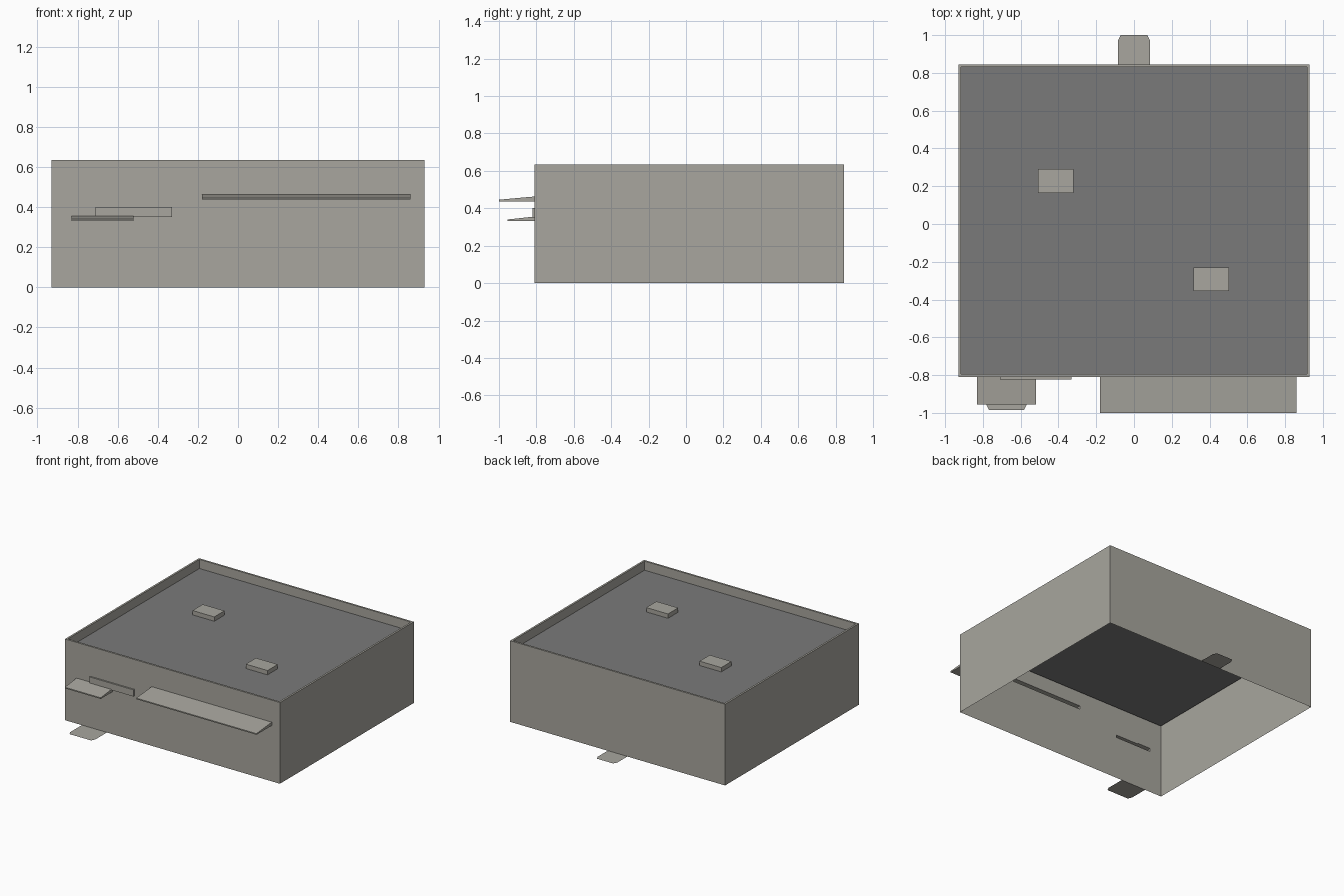
import bpy
import bmesh

cube = bpy.data.objects.get("Cube")
if cube:
    bpy.data.objects.remove(cube, do_unlink=True)


def material(name, rgb):
    mat = bpy.data.materials.new(name)
    mat.use_nodes = True
    mat.diffuse_color = (*rgb, 1)
    mat.node_tree.nodes["Principled BSDF"].inputs["Base Color"].default_value = (*rgb, 1)
    return mat


CONCRETE = material("warm grey concrete", (0.392, 0.381, 0.342))
ROOFING = material("dark grey roofing", (0.195, 0.195, 0.195))


def finish(name, bm, mat, fix_normals=True):
    bmesh.ops.remove_doubles(bm, verts=bm.verts, dist=0.0001)
    if fix_normals:
        bmesh.ops.recalc_face_normals(bm, faces=bm.faces)
    mesh = bpy.data.meshes.new(name)
    bm.to_mesh(mesh)
    bm.free()
    mesh.materials.append(mat)
    obj = bpy.data.objects.new(name, mesh)
    bpy.context.collection.objects.link(obj)
    return obj


def face(bm, points):
    return bm.faces.new([bm.verts.new(p) for p in points])


def box(name, x0, x1, y0, y1, z0, z1):
    bm = bmesh.new()
    bmesh.ops.create_cube(bm, size=1)
    for v in bm.verts:
        v.co.x = x1 if v.co.x > 0 else x0
        v.co.y = y1 if v.co.y > 0 else y0
        v.co.z = z1 if v.co.z > 0 else z0
    return finish(name, bm, CONCRETE)


# Main dimensions
SIDE, FRONT, BACK = 0.93, -0.81, 0.845
TOP, DECK, RIM = 0.635, 0.564, 0.015


def ring(inset, z):
    x, f, b = SIDE - inset, FRONT + inset, BACK - inset
    return [(-x, f, z), (x, f, z), (x, b, z), (-x, b, z)]


# Canopies: x range, bottom, top at wall, top at tip, tip y
canopies = {
    "long_canopy": (-0.18, 0.86, 0.437, 0.463, 0.446, -1.0),
    "door_canopy": (-0.83, -0.52, 0.331, 0.356, 0.34, -0.955),
}

# Thin outer walls, parapet rim and inner parapet; the front has canopy openings
bm = bmesh.new()
rings = [ring(0, 0), ring(0, TOP), ring(RIM, TOP), ring(RIM, DECK)]
for level, (low, high) in enumerate(zip(rings, rings[1:])):
    for i in range(4):
        if level == 0 and i == 0:
            continue
        j = (i + 1) % 4
        face(bm, [low[i], low[j], high[j], high[i]])
xs = sorted([-SIDE, SIDE] + [x for c in canopies.values() for x in c[:2]])
zs = sorted([0, TOP] + [z for c in canopies.values() for z in c[2:4]])
openings = {(c[0], c[2]) for c in canopies.values()}
for x0, x1 in zip(xs, xs[1:]):
    for z0, z1 in zip(zs, zs[1:]):
        if (x0, z0) not in openings:
            face(bm, [(x0, FRONT, z0), (x1, FRONT, z0), (x1, FRONT, z1), (x0, FRONT, z1)])
finish("walls", bm, CONCRETE, fix_normals=False)

# Recessed roof deck
bm = bmesh.new()
face(bm, rings[-1])
finish("roof_deck", bm, ROOFING, fix_normals=False)

# Wedge canopies, hollow at the wall
for name, (x0, x1, bottom, top, tip_top, tip_y) in canopies.items():
    profile = [(FRONT, bottom), (tip_y, bottom), (tip_y, tip_top), (FRONT, top)]
    ends = [[(x, y, z) for y, z in profile] for x in (x0, x1)]
    bm = bmesh.new()
    for i in range(3):
        face(bm, [ends[0][i], ends[0][i + 1], ends[1][i + 1], ends[1][i]])
    face(bm, ends[0][::-1])
    face(bm, ends[1])
    finish(name, bm, CONCRETE)

# Blank sign board above the door canopy
box("sign_board", -0.71, -0.33, -0.822, FRONT, 0.35, 0.402)

# Roof vents
for name, cx, cy in (("left_roof_vent", 0.41, -0.292), ("right_roof_vent", -0.415, 0.228)):
    box(name, cx - 0.094, cx + 0.094, cy - 0.063, cy + 0.063, DECK, 0.598)

# Flat doorsteps on the ground with clipped outer corners
for name, cx, half, wall, tip in (("back_doorstep", 0, 0.085, BACK, 1.0),
                                  ("front_doorstep", -0.675, 0.108, FRONT, -0.985)):
    clip = tip - 0.03 * (1 if tip > 0 else -1)
    right = [(half, wall), (half, clip), (half - 0.015, tip)]
    outline = right + [(-x, y) for x, y in reversed(right)]
    bm = bmesh.new()
    step = face(bm, [(cx + x, y, 0.001) for x, y in outline])
    step.normal_update()
    if step.normal.z < 0:
        step.normal_flip()
    finish(name, bm, CONCRETE, fix_normals=False)
